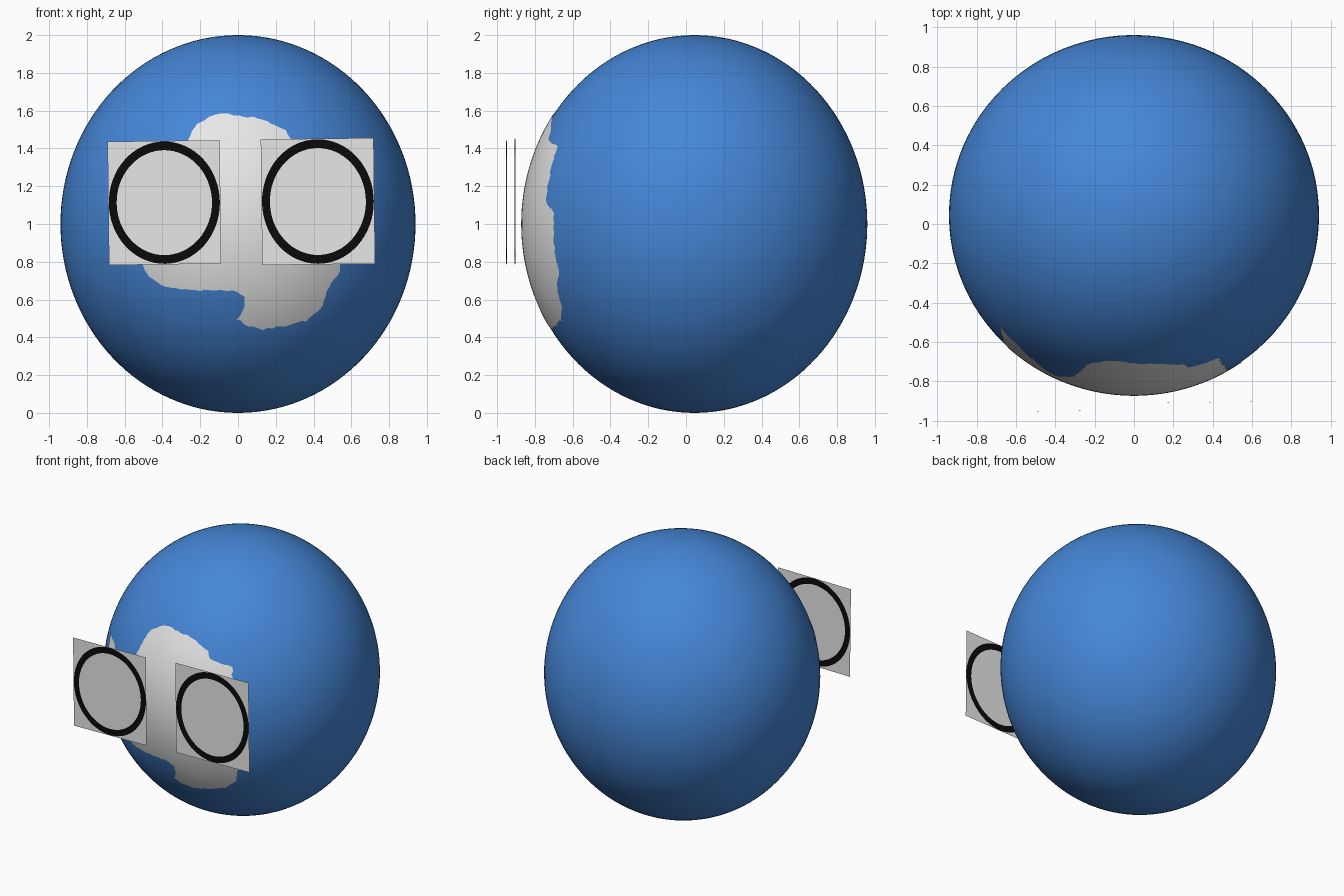
import bpy
import bmesh
import math
import random
from mathutils import Vector, Matrix
from mathutils.geometry import delaunay_2d_cdt

random.seed(4)
if "Cube" in bpy.data.objects:
    bpy.data.objects.remove(bpy.data.objects["Cube"])

RADII = Vector((0.94, 0.915, 1.0))
CENTRE = Vector((0, 0.045, 1.0))


def material(name, color):
    mat = bpy.data.materials.new(name)
    mat.use_nodes = True
    mat.diffuse_color = (*color, 1)
    bsdf = mat.node_tree.nodes["Principled BSDF"]
    bsdf.inputs["Base Color"].default_value = (*color, 1)
    return mat


blue = material("blue", (0.06, 0.24, 0.68))
white = material("white", (0.85, 0.85, 0.85))
black = material("black", (0.003, 0.003, 0.003))


def add_object(name, bm, mats, smooth=False):
    mesh = bpy.data.meshes.new(name)
    for face in bm.faces:
        face.smooth = smooth
    bm.to_mesh(mesh)
    bm.free()
    for mat in mats:
        mesh.materials.append(mat)
    obj = bpy.data.objects.new(name, mesh)
    bpy.context.collection.objects.link(obj)
    return obj


# Round body
bm = bmesh.new()
bmesh.ops.create_uvsphere(bm, u_segments=96, v_segments=64, radius=1)
bmesh.ops.scale(bm, vec=RADII, verts=bm.verts)
bmesh.ops.translate(bm, vec=CENTRE, verts=bm.verts)
add_object("body", bm, [blue], True)

# Ragged face patch: outline in x and z, filled and wrapped onto the body
outline = [(-.26, 1.45), (-.22, 1.53), (-.1, 1.585), (.1, 1.56), (.25, 1.5),
           (.28, 1.45), (.43, 1.41), (.46, 1.25), (.47, 1.12), (.55, 1.06),
           (.54, .8), (.53, .73), (.48, .67), (.45, .57), (.36, .49),
           (.25, .46), (.13, .445), (.03, .47), (-.005, .5), (.03, .56),
           (.03, .62), (-.03, .65), (-.2, .65), (-.38, .665), (-.47, .72),
           (-.5, .78), (-.6, .92), (-.66, 1.1), (-.68, 1.31), (-.6, 1.3),
           (-.5, 1.25), (-.4, 1.17), (-.31, 1.31)]
points = []
for a, b in zip(outline, outline[1:] + outline[:1]):
    a, b = Vector(a), Vector(b)
    steps = max(1, round((b - a).length / 0.025))
    for i in range(steps):
        jitter = Vector((random.uniform(-1, 1), random.uniform(-1, 1))) * 0.005
        points.append(a.lerp(b, i / steps) + jitter)
border = list(range(len(points)))
points += [Vector((-0.7 + i * 0.04, 0.4 + j * 0.04))
           for i in range(34) for j in range(31)]
flat_verts, _, flat_faces, *_ = delaunay_2d_cdt(points, [], [border], 1, 1e-5)

bm = bmesh.new()
verts = []
for p in flat_verts:
    x, z = p.x / RADII.x, (p.y - CENTRE.z) / RADII.z
    y = -math.sqrt(max(0, 1 - x * x - z * z))
    direction = Vector((x, y, z))
    verts.append(bm.verts.new(CENTRE + direction * RADII * 1.003))
for f in flat_faces:
    bm.faces.new([verts[i] for i in f])
bmesh.ops.delete(bm, geom=[v for v in bm.verts if not v.link_faces],
                 context='VERTS')
add_object("face_patch", bm, [white], True)


# Flat square eye cards, each with a black ring around a white disc
def eye_card(name, centre, half_width, half_height, count=64):
    bm = bmesh.new()
    loops = []
    for kind in (0.85, 0.99, "square"):
        loop = []
        for i in range(count):
            t = math.tau * i / count
            c, s = math.cos(t), math.sin(t)
            r = 1 / max(abs(c), abs(s)) if kind == "square" else kind
            loop.append(bm.verts.new((c * r * half_width, 0,
                                      s * r * half_height)))
        loops.append(loop)
    bm.faces.new(loops[0])
    for index, (inner, outer) in enumerate(zip(loops, loops[1:])):
        for i in range(count):
            j = (i + 1) % count
            face = bm.faces.new((inner[i], outer[i], outer[j], inner[j]))
            face.material_index = 1 - index
    tilt = Matrix.Rotation(-0.012, 4, 'Y') @ Matrix.Rotation(0.012, 4, 'Z')
    bm.transform(Matrix.Translation(centre) @ tilt)
    add_object(name, bm, [white, black])


eye_card("right_eye_card", (-0.39, -0.95, 1.113), 0.297, 0.327)
eye_card("left_eye_card", (0.423, -0.905, 1.119), 0.299, 0.333)
